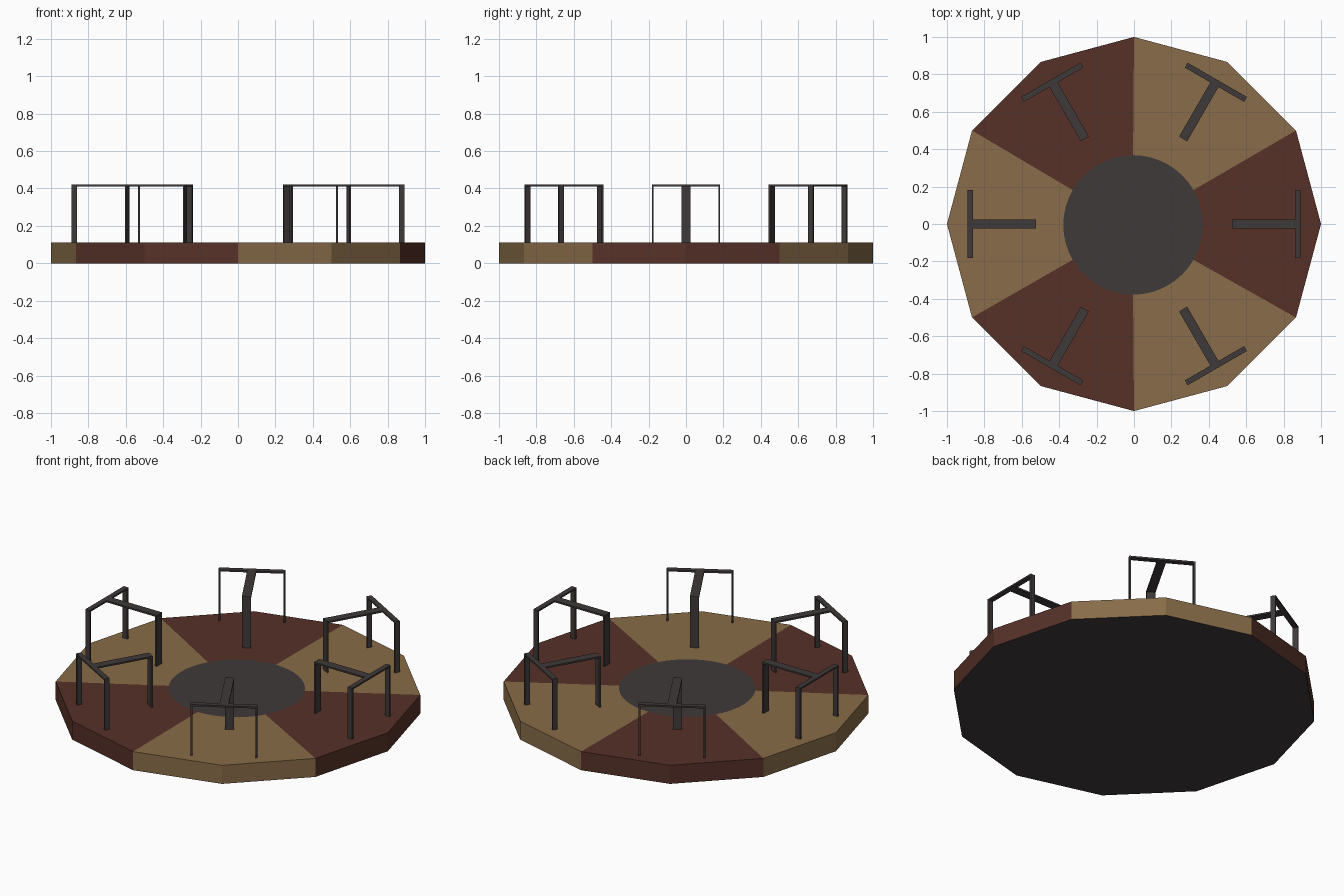
import bpy, bmesh
from math import radians, cos, sin
from mathutils import Matrix, Vector

cube = bpy.data.objects.get("Cube")
if cube:
    bpy.data.objects.remove(cube, do_unlink=True)

SIDES = 12          # platform edges, two per painted wedge
ARC = 4             # hub segments per platform edge
DECK = 0.112        # deck height
TOP = 0.42          # handrail height
HUB = 0.373         # painted hub radius
THICK = 0.01        # rail strip thickness


def material(name, rgb):
    """Flat colour from sRGB 0-255 values."""
    linear = [((c / 255 + 0.055) / 1.055) ** 2.4 for c in rgb] + [1]
    mat = bpy.data.materials.new(name)
    mat.use_nodes = True
    mat.diffuse_color = linear
    bsdf = mat.node_tree.nodes["Principled BSDF"]
    bsdf.inputs["Base Color"].default_value = linear
    bsdf.inputs["Roughness"].default_value = 0.8
    return mat


red = material("dark red paint", (86, 49, 40))
tan = material("tan paint", (136, 108, 72))
grey = material("dark grey metal", (64, 58, 58))


def make_object(name, bm, mats):
    bmesh.ops.recalc_face_normals(bm, faces=bm.faces)
    mesh = bpy.data.meshes.new(name)
    bm.to_mesh(mesh)
    bm.free()
    for mat in mats:
        mesh.materials.append(mat)
    obj = bpy.data.objects.new(name, mesh)
    bpy.context.collection.objects.link(obj)
    return obj


def ring(bm, radius, count, z, shift=0):
    step = radians(360 / count)
    return [bm.verts.new((radius * cos(i * step) + shift,
                          radius * sin(i * step) + shift, z)) for i in range(count)]


# Platform: twelve-sided disc with painted wedges and a round hub
bm = bmesh.new()
lower = ring(bm, 1, SIDES, 0)
upper = ring(bm, 1, SIDES, DECK)
hub = ring(bm, HUB, SIDES * ARC, DECK, -0.005)
bm.faces.new(lower).material_index = 2
bm.faces.new(hub).material_index = 2
for i in range(SIDES):
    j = (i + 1) % SIDES
    paint = ((i + 1) // 2) % 2
    inner = [hub[(i * ARC + k) % len(hub)] for k in range(ARC, -1, -1)]
    wall = bm.faces.new((lower[i], lower[j], upper[j], upper[i]))
    wedge = bm.faces.new([upper[i], upper[j]] + inner)
    wall.material_index = wedge.material_index = paint
make_object("platform", bm, (red, tan, grey))


def add_box(bm, low, high):
    low, high = Vector(low), Vector(high)
    size = high - low
    bmesh.ops.create_cube(bm, size=1, matrix=Matrix.Translation((low + high) / 2)
                          @ Matrix.Diagonal((*size, 1)))


# Handrails: T-shaped strip rails on three posts, one per wedge
for n in range(6):
    bm = bmesh.new()
    inner, near, far = 0.525, 0.86, 0.89
    half, span = 0.025, 0.183
    add_box(bm, (inner, -half, DECK), (inner + THICK, half, TOP))
    add_box(bm, (inner, -half, TOP - THICK), (near, half, TOP))
    add_box(bm, (near, -span, TOP - THICK), (far, span, TOP))
    for side in (-1, 1):
        edges = sorted((side * span, side * (span - THICK)))
        add_box(bm, (near, edges[0], DECK), (far, edges[1], TOP - THICK))
    rail = make_object(f"handrail_{n + 1}", bm, (grey,))
    rail.rotation_euler.z = radians(60 * n)
